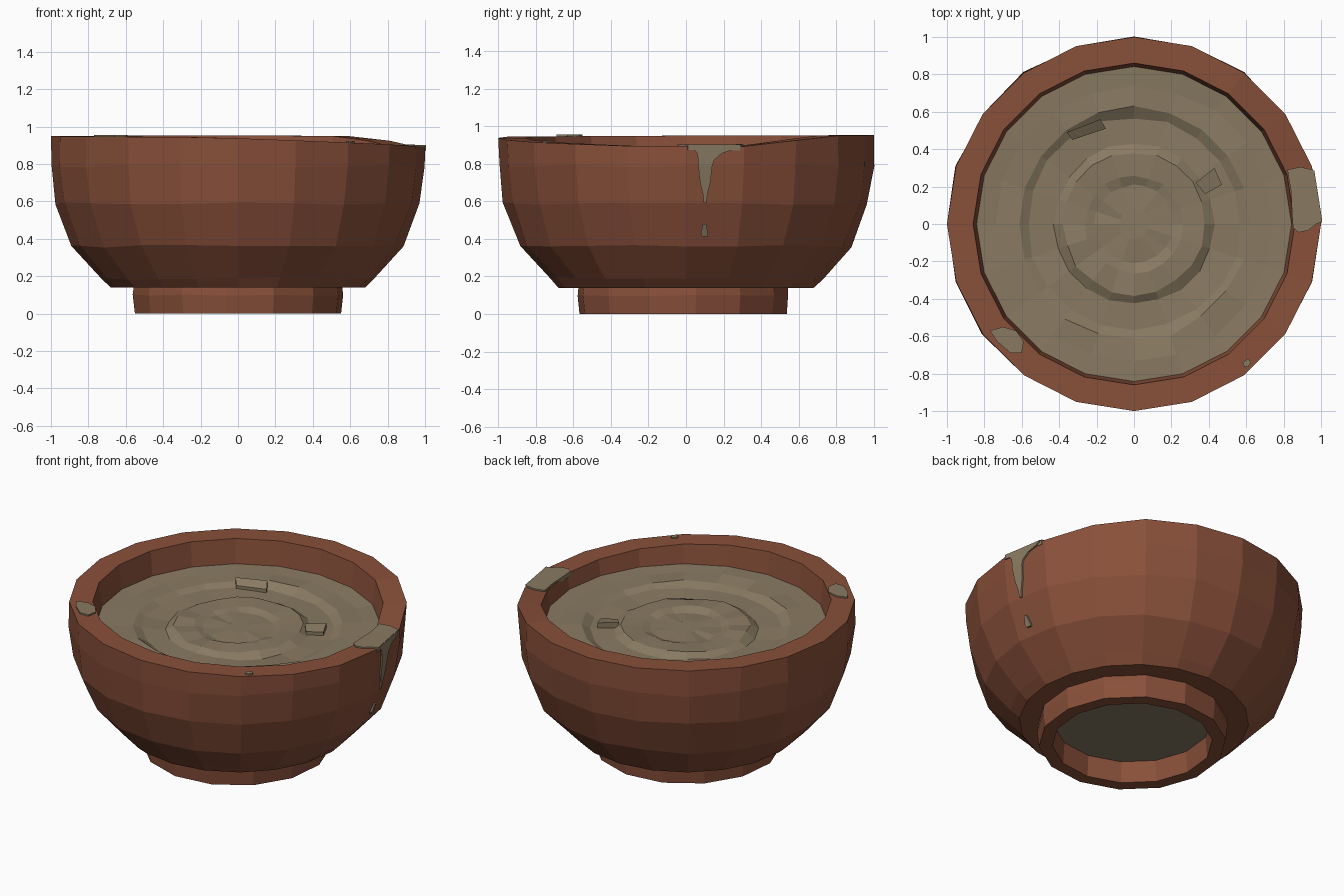
import bpy, bmesh, math, random

if "Cube" in bpy.data.objects:
    bpy.data.objects.remove(bpy.data.objects["Cube"])

random.seed(4)
N = 20


def material(name, color):
    m = bpy.data.materials.new(name)
    m.diffuse_color = (*color, 1)
    m.use_nodes = True
    m.node_tree.nodes["Principled BSDF"].inputs["Base Color"].default_value = m.diffuse_color
    return m


CLAY = material("terracotta clay", (0.250, 0.080, 0.042))
MUD = material("grey brown sludge", (0.250, 0.195, 0.122))


def lerp_table(table, t):
    for (a, va), (b, vb) in zip(table, table[1:]):
        if t <= b:
            return va + (vb - va) * max(0, (t - a) / (b - a))
    return table[-1][1]


# rim height by angle in degrees: the rim sags toward the right
RIM = [(-180, .95), (-100, .944), (-54, .915), (-18, .895), (18, .893),
       (36, .925), (54, .95), (90, .953), (180, .95)]
# outer wall radius by height
WALL = [(.14, .68), (.19, .73), (.36, .885), (.59, .97), (.79, .998), (.95, 1.0)]


def rim_z(x, y):
    return lerp_table(RIM, math.degrees(math.atan2(y, x)))


def make(name, verts, faces, mat):
    me = bpy.data.meshes.new(name)
    me.from_pydata(verts, [], faces)
    bm = bmesh.new()
    bm.from_mesh(me)
    bmesh.ops.recalc_face_normals(bm, faces=bm.faces)
    bm.to_mesh(me)
    bm.free()
    me.materials.append(mat)
    ob = bpy.data.objects.new(name, me)
    bpy.context.collection.objects.link(ob)
    return ob


def revolve(name, rings, n, mat, closed=False, caps=False, shift=(0, 0), turn=0.0):
    """rings: (radius, z, jitter); z of None means the sagging rim height."""
    verts, faces = [], []
    for r, z, j in rings:
        for i in range(n):
            a = math.tau * i / n + turn
            k = 0 if i in (0, 1) and r > .6 else j
            rr = r + random.uniform(-k, k)
            x, y = rr * math.cos(a), rr * math.sin(a)
            zz = rim_z(x, y) if z is None else z + random.uniform(-k, k)
            verts.append((x + shift[0], y + shift[1], zz))
    m = len(rings)
    for s in range(m if closed else m - 1):
        t = (s + 1) % m
        for i in range(n):
            q = (i + 1) % n
            faces.append((s * n + i, s * n + q, t * n + q, t * n + i))
    if caps:
        faces += [tuple(range(n)), tuple(range((m - 1) * n, m * n))]
    return make(name, verts, faces, mat)


# bowl shell
outer = [(r, z, .008 if .15 < z < .9 else 0) for z, r in WALL[:-1]]
revolve("bowl", [(.45, .15, 0)] + outer +
        [(1.0, None, 0), (.86, None, 0), (.84, .78, 0), (.80, .6, 0), (.45, .2, 0)],
        N, CLAY, closed=True)

# foot ring
revolve("foot_ring", [(.56, .15, 0), (.565, .10, .004), (.555, 0, 0), (.475, 0, 0),
                      (.465, .15, 0)], 14, CLAY, closed=True, shift=(0, -.015), turn=.12)

# sludge filling: concentric ripples with a raised middle
revolve("sludge_fill", [(.43, .142, 0), (.70, .6, 0), (.848, .795, 0), (.74, .79, .008),
                        (.62, .79, .012), (.57, .765, .008), (.43, .757, .008),
                        (.38, .788, .008), (.26, .787, .008), (.21, .772, .006),
                        (.08, .775, .004)], N, MUD, caps=True)

# sludge seen through the hollow foot
revolve("sludge_base", [(.47, .138, 0), (.47, .148, 0)], 14, MUD, caps=True,
        shift=(0, -.015), turn=.12)


def slab(name, top, depth, mat):
    """Solid plate from its upper outline, extended straight down."""
    n = len(top)
    verts = list(top) + [(x, y, z - depth) for x, y, z in top]
    faces = [tuple(range(n)), tuple(range(n, 2 * n))]
    faces += [(i, (i + 1) % n, (i + 1) % n + n, i + n) for i in range(n)]
    return make(name, verts, faces, mat)


# spills lying on the rim
SPILLS = {
    "rim_spill_right": [(.845, .05), (.85, -.02), (.88, -.045), (.93, -.035), (.975, 0),
                        (1.006, .01), (.957, .29), (.89, .305), (.82, .29), (.84, .17)],
    "rim_spill_left": [(-.77, -.57), (-.70, -.55), (-.63, -.57), (-.59, -.63),
                       (-.60, -.69), (-.66, -.69), (-.73, -.63)],
    "rim_spill_small": [(.58, -.74), (.61, -.72), (.625, -.74), (.61, -.765), (.59, -.765)],
}
for name, pts in SPILLS.items():
    slab(name, [(x, y, rim_z(x, y) + .009) for x, y in pts], .03, MUD)

# small lumps in the sludge surface
slab("sludge_lump_a", [(-.36, .49, .815), (-.33, .45, .785), (-.15, .51, .785),
                       (-.18, .56, .815)], .05, MUD)
slab("sludge_lump_b", [(.33, .22, .80), (.38, .16, .785), (.47, .21, .785),
                       (.43, .30, .80)], .05, MUD)


def drip(name, rows, thick):
    """Strip hugging the right wall; rows are (z, y start, y end)."""
    verts, faces = [], []
    for z, y0, y1 in rows:
        for y, t in ((y0, -.02), (y0, thick), (y1, thick), (y1, -.02)):
            x = lerp_table(WALL, z) - y * math.tan(math.radians(9)) + t
            verts.append((x, y, z))
    m = len(rows)
    for s in range(m - 1):
        for i in range(4):
            q = (i + 1) % 4
            faces.append((4 * s + i, 4 * s + q, 4 * s + 4 + q, 4 * s + 4 + i))
    faces += [(0, 1, 2, 3), tuple(range(4 * m - 4, 4 * m))]
    return make(name, verts, faces, MUD)


# drip running down the right wall, and the drop below it
drip("wall_drip", [(.90, .02, .285), (.875, .045, .25), (.855, .06, .19), (.82, .065, .15),
                   (.79, .065, .14), (.70, .075, .13), (.64, .09, .115),
                   (.59, .095, .108)], .010)
drip("wall_drop", [(.48, .09, .107), (.455, .085, .112), (.43, .078, .118),
                   (.412, .085, .118)], .012)
